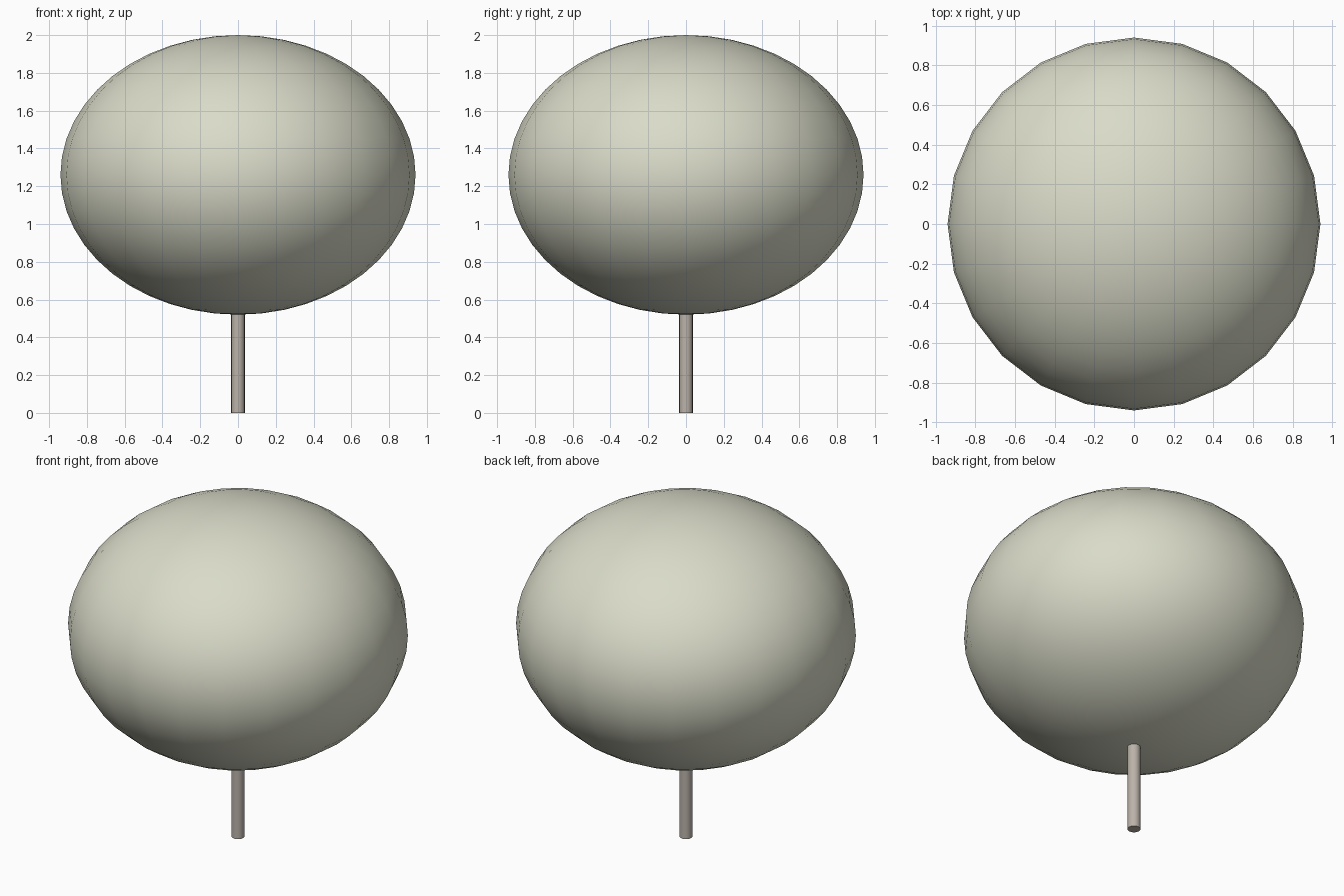
import bpy
import math

if "Cube" in bpy.data.objects:
    bpy.data.objects.remove(bpy.data.objects["Cube"])


def paint(obj, name, rgb):
    mat = bpy.data.materials.new(name)
    mat.diffuse_color = (*rgb, 1.0)
    mat.use_nodes = True
    mat.node_tree.nodes["Principled BSDF"].inputs["Base Color"].default_value = mat.diffuse_color
    obj.data.materials.append(mat)


# Crown: squashed smooth ball
bpy.ops.mesh.primitive_uv_sphere_add(segments=24, ring_count=24, radius=1, location=(0, 0, 1.26))
crown = bpy.context.object
crown.name = "crown"
crown.scale = (0.94, 0.94, 0.74)
bpy.ops.object.transform_apply(location=False, rotation=False, scale=True)
bpy.ops.object.shade_smooth()
paint(crown, "pale_green", (0.70, 0.71, 0.58))

# Trunk: thin round post, its top tucked just inside the crown
trunk_height = 0.54
bpy.ops.mesh.primitive_cylinder_add(vertices=16, radius=0.036, depth=trunk_height,
                                    location=(0, 0, trunk_height / 2))
trunk = bpy.context.object
trunk.name = "trunk"
bpy.ops.object.shade_smooth_by_angle(angle=math.radians(40))
paint(trunk, "grey_brown", (0.50, 0.45, 0.40))
